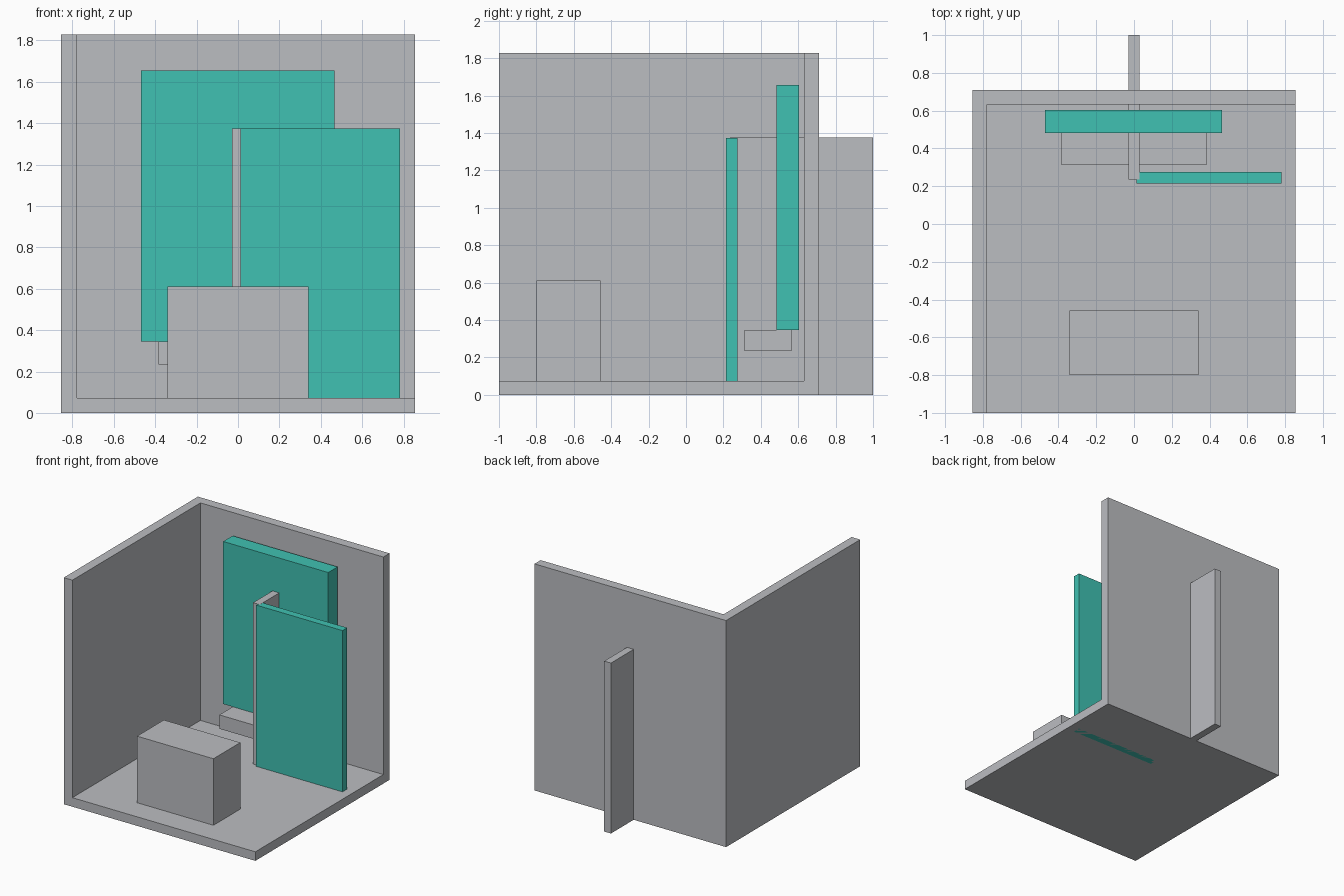
import bpy
import bmesh
from mathutils import Vector

if "Cube" in bpy.data.objects:
    bpy.data.objects.remove(bpy.data.objects["Cube"])


def material(name, rgb):
    m = bpy.data.materials.new(name)
    m.diffuse_color = (*rgb, 1.0)
    m.use_nodes = True
    m.node_tree.nodes["Principled BSDF"].inputs["Base Color"].default_value = m.diffuse_color
    return m


grey = material("light_grey", (0.50, 0.51, 0.535))
teal = material("teal", (0.051, 0.533, 0.445))


def box(name, x, y, z, mat):
    """Axis-aligned box given (min, max) on each axis."""
    lo, hi = Vector((x[0], y[0], z[0])), Vector((x[1], y[1], z[1]))
    bm = bmesh.new()
    bmesh.ops.create_cube(bm, size=1)
    for v in bm.verts:
        v.co = (lo + hi) / 2 + v.co * (hi - lo)
    mesh = bpy.data.meshes.new(name)
    bm.to_mesh(mesh)
    bm.free()
    mesh.materials.append(mat)
    obj = bpy.data.objects.new(name, mesh)
    bpy.context.collection.objects.link(obj)
    return obj


# Room corner: solid block hollowed out, open to the front, right and top
room = box("room_shell", (-0.855, 0.855), (-1.0, 0.71), (0, 1.828), grey)
cutter = box("room_cutter", (-0.778, 1.5), (-1.5, 0.632), (0.073, 2.5), grey)
cut = room.modifiers.new("hollow", 'BOOLEAN')
cut.object = cutter
cut.operation = 'DIFFERENCE'
cut.solver = 'EXACT'
bpy.context.view_layer.objects.active = room
bpy.ops.object.modifier_apply(modifier=cut.name)
bpy.data.objects.remove(cutter)

# Upright fin passing through the back wall
box("partition_fin", (-0.03, 0.03), (0.235, 1.0), (0, 1.375), grey)

# Door-like panel in front of the fin
box("front_panel", (0.012, 0.782), (0.215, 0.275), (0, 1.374), teal)

# Tall panel standing on a low plinth by the back wall
box("back_panel", (-0.47, 0.467), (0.483, 0.603), (0.345, 1.656), teal)
box("panel_plinth", (-0.385, 0.383), (0.312, 0.563), (0.233, 0.345), grey)

# Block on the floor
box("floor_block", (-0.341, 0.341), (-0.80, -0.458), (0.073, 0.61), grey)
